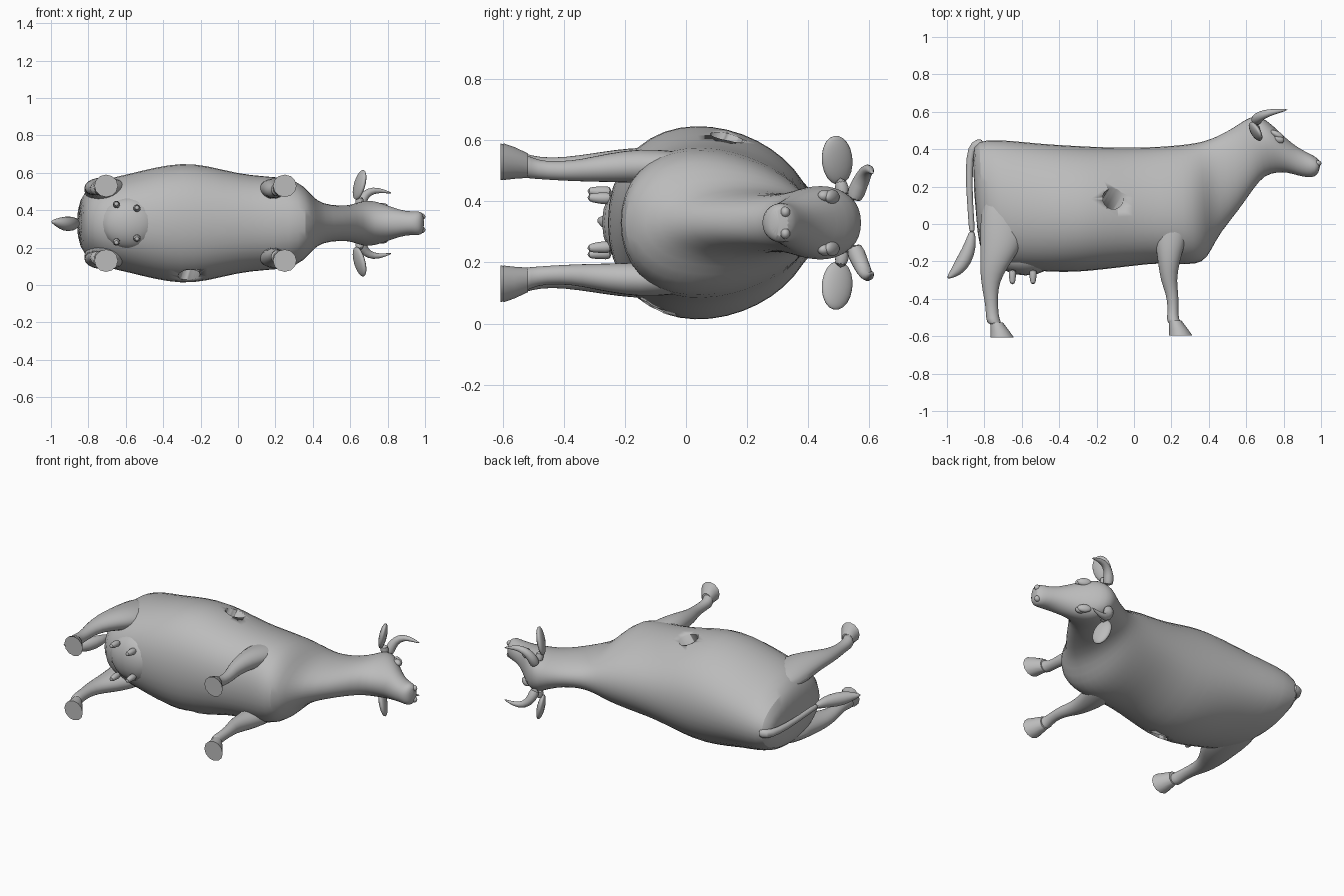
import bpy, bmesh, math
from mathutils import Vector

if "Cube" in bpy.data.objects:
    bpy.data.objects.remove(bpy.data.objects["Cube"])

MID = 0.33  # height of the animal's plane of symmetry (it lies on its side)
grey = bpy.data.materials.new("plain_grey")
grey.diffuse_color = (0.5, 0.5, 0.5, 1)
grey.use_nodes = True
grey.node_tree.nodes["Principled BSDF"].inputs["Base Color"].default_value = grey.diffuse_color


def finish(name, bm, subsurf=1, angle=50):
    bmesh.ops.recalc_face_normals(bm, faces=bm.faces[:])
    me = bpy.data.meshes.new(name)
    bm.to_mesh(me)
    bm.free()
    me.materials.append(grey)
    ob = bpy.data.objects.new(name, me)
    bpy.context.collection.objects.link(ob)
    if subsurf:
        ob.modifiers.new("smooth", 'SUBSURF').levels = subsurf
    bpy.ops.object.select_all(action='DESELECT')
    ob.select_set(True)
    bpy.context.view_layer.objects.active = ob
    bpy.ops.object.shade_smooth_by_angle(angle=math.radians(angle))
    return ob


def loft(name, rings, subsurf=1, angle=50):
    bm = bmesh.new()
    loops = [[bm.verts.new(p) for p in ring] for ring in rings]
    n = len(loops[0])
    for a, b in zip(loops, loops[1:]):
        for i in range(n):
            bm.faces.new((a[i], a[(i + 1) % n], b[(i + 1) % n], b[i]))
    bm.faces.new(loops[0])
    bm.faces.new(loops[-1])
    return finish(name, bm, subsurf, angle)


def slab_ring(tx, ty, bx, by, w, taper, n=20):
    # ring between a back point and a belly point, narrower towards the back
    top, bot = Vector((tx, ty, MID)), Vector((bx, by, MID))
    mid, half = (top + bot) / 2, (top - bot) / 2
    ring = []
    for i in range(n):
        c, s = math.cos(math.tau * i / n), math.sin(math.tau * i / n)
        side = math.copysign(abs(s) ** 0.9, s)
        ring.append(mid + half * c + Vector((0, 0, w * side * (1 - taper * c))))
    return ring


def leg_ring(x, y, rx, rz, off, side, n=12):
    return [(x + rx * math.cos(math.tau * i / n), y,
             MID + side * off + rz * math.sin(math.tau * i / n)) for i in range(n)]


def tube(name, pts, n=10):
    # points are x, y, z, radius along a bent path
    rings = []
    for i, p in enumerate(pts):
        a, b = pts[max(i - 1, 0)], pts[min(i + 1, len(pts) - 1)]
        q = (Vector(b[:3]) - Vector(a[:3])).to_track_quat('Z', 'Y')
        rings.append([Vector(p[:3]) + q @ Vector((p[3] * math.cos(math.tau * k / n),
                      p[3] * math.sin(math.tau * k / n), 0)) for k in range(n)])
    return loft(name, rings)


def ball(name, loc, size, rot=(0, 0, 0)):
    bm = bmesh.new()
    bmesh.ops.create_uvsphere(bm, u_segments=16, v_segments=10, radius=1)
    ob = finish(name, bm, 0)
    ob.location, ob.scale, ob.rotation_euler = loc, size, rot
    return ob


# Torso, neck and head: back x, y, belly x, y, half width, taper
body = loft("body", [slab_ring(*s) for s in (
    (-.87, .40, -.84, -.06, .08, .0), (-.84, .45, -.81, -.18, .18, .05),
    (-.73, .457, -.73, -.235, .235, .1), (-.58, .442, -.58, -.25, .265, .12),
    (-.45, .43, -.45, -.262, .30, .12), (-.30, .422, -.30, -.262, .325, .12),
    (-.17, .415, -.17, -.248, .312, .12), (.0, .412, .0, -.228, .265, .15),
    (.14, .417, .14, -.212, .25, .18), (.26, .427, .28, -.222, .24, .22),
    (.33, .437, .37, -.215, .20, .2), (.38, .448, .415, -.14, .14, .1),
    (.44, .468, .46, -.05, .105, .05), (.53, .515, .56, .07, .093, .0),
    (.60, .565, .64, .19, .10, -.1), (.65, .583, .70, .262, .125, -.15),
    (.71, .558, .77, .275, .118, -.15), (.77, .50, .82, .275, .098, -.1),
    (.85, .425, .88, .257, .072, .0), (.92, .385, .93, .248, .062, .0),
    (.97, .362, .965, .25, .068, .0), (1.0, .335, .99, .275, .05, .0))])

# Slanted round tunnel through the trunk
a, b = Vector((-.11, .14, .62)), Vector((-.26, -.10, .06))
bm = bmesh.new()
bmesh.ops.create_cone(bm, cap_ends=True, segments=32, radius1=.056, radius2=.056, depth=1.1)
cutter = finish("tunnel_cutter", bm, 0)
cutter.location = (a + b) / 2
cutter.rotation_mode = 'QUATERNION'
cutter.rotation_quaternion = (a - b).to_track_quat('Z', 'Y')
cutter.hide_render = True
cutter.hide_set(True)
cut = body.modifiers.new("tunnel", 'BOOLEAN')
cut.object, cut.operation, cut.solver = cutter, 'DIFFERENCE', 'EXACT'
body.modifiers.move(len(body.modifiers) - 1, 1)

# Leg sections: x, y, half length, half width, distance from middle
front = ((.21, .14, .07, .03, .16), (.20, .03, .105, .055, .175), (.195, -.10, .085, .06, .185),
         (.185, -.20, .06, .055, .185), (.185, -.31, .043, .042, .175), (.205, -.37, .035, .035, .17),
         (.21, -.46, .028, .03, .17), (.205, -.51, .034, .036, .18), (.225, -.54, .04, .045, .19))
hind = ((-.70, .20, .08, .04, .16), (-.70, .05, .13, .07, .165), (-.70, -.08, .125, .07, .18),
        (-.73, -.18, .095, .058, .19), (-.762, -.27, .062, .045, .19), (-.77, -.35, .043, .037, .185),
        (-.76, -.44, .034, .032, .18), (-.757, -.51, .036, .036, .185), (-.74, -.54, .042, .042, .195))
for side, tag in ((1, "upper"), (-1, "lower")):
    loft("front_leg_" + tag, [leg_ring(*s, side) for s in front])
    loft("hind_leg_" + tag, [leg_ring(*s, side) for s in hind])
    # Hooves flare forward to a flat sole
    for kind, x, y in (("front", .25, -.597), ("hind", -.705, -.607)):
        loft(f"{kind}_hoof_{tag}", [leg_ring(x - .03, y + .08, .034, .04, .187, side),
             leg_ring(x - .012, y + .035, .05, .052, .196, side),
             leg_ring(x, y, .063, .06, .20, side)], 0, 40)
    z = lambda off: MID + side * off
    # Head details
    ball("ear_" + tag, (.65, .495, z(.205)), (.022, .055, .083), (side * .25, side * .2, .45))
    tube("ear_root_" + tag, [(.65, .515, z(.08), .03), (.65, .505, z(.15), .022)])
    tube("horn_" + tag, [(.65, .545, z(.07), .035), (.66, .57, z(.13), .03), (.70, .59, z(.172), .024),
                         (.755, .602, z(.178), .015), (.825, .612, z(.16), .003)])
    ball("eye_" + tag, (.775, .455, z(.088)), (.03, .022, .02), (0, 0, -.5))
    ball("brow_" + tag, (.765, .478, z(.085)), (.04, .018, .024), (0, 0, -.5))
    ball("nostril_" + tag, (.982, .325, z(.035)), (.02, .016, .018))
    # Teats
    for i, (x, off) in enumerate(((-.65, .10), (-.54, .08))):
        tube(f"teat_{tag}_{i}", [(x, -.24, z(off), .025), (x, -.285, z(off), .02),
                                 (x, -.325, z(off * 1.05), .014)], 8)

# Udder
ball("udder", (-.58, -.18, MID), (.16, .095, .14))

# Tail with a flattened tuft
tube("tail", [(-.80, .43, MID, .03), (-.855, .43, MID, .028), (-.88, .36, MID, .022),
              (-.882, .2, MID, .018), (-.872, .05, MID, .016), (-.865, -.06, MID, .018)])
tube("tail_tuft", [(-.865, -.03, MID, .016), (-.872, -.11, MID, .034), (-.905, -.19, MID - .005, .045),
                   (-.945, -.25, MID, .036), (-1.0, -.292, MID + .01, .006)])
